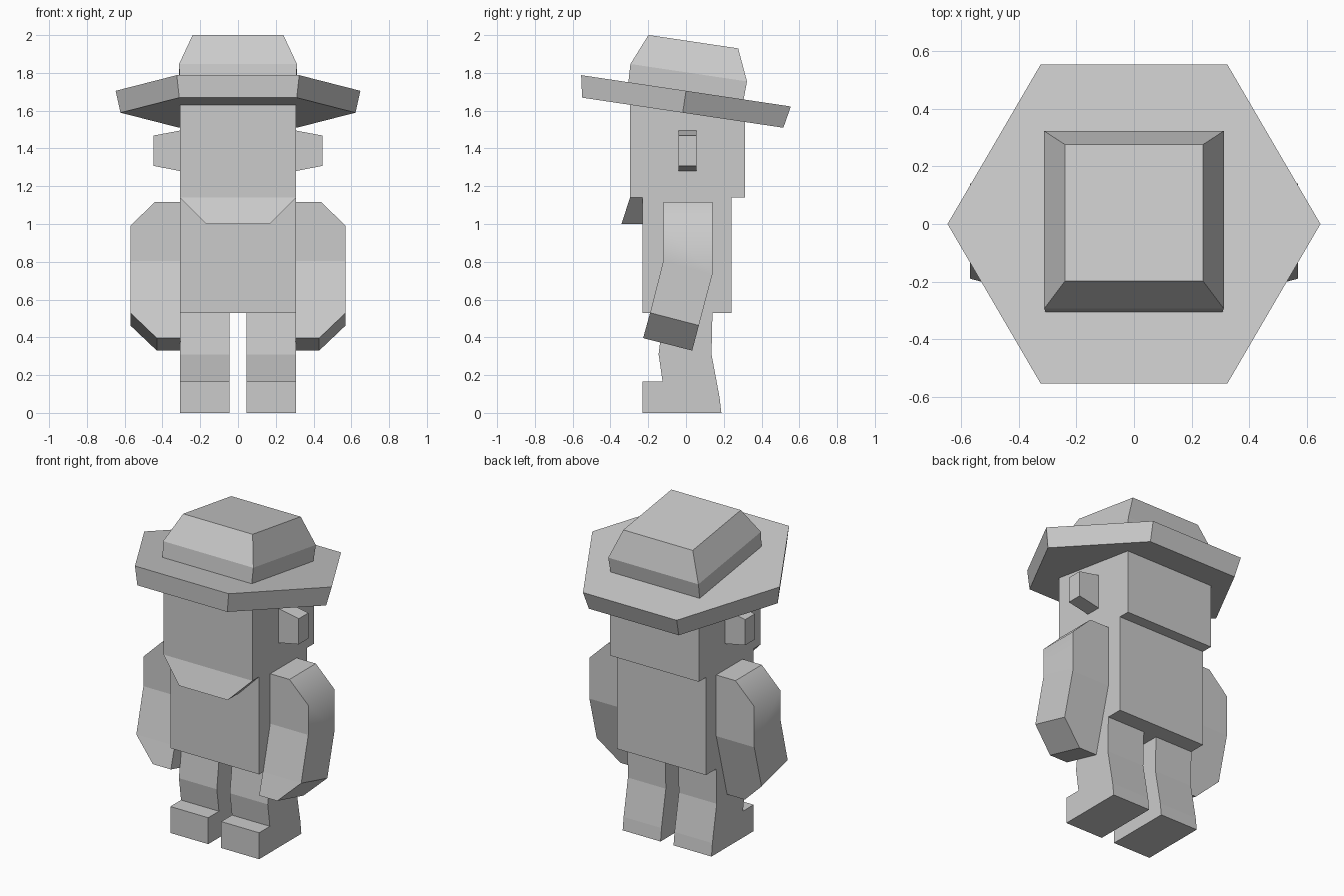
import bpy, bmesh
from math import cos, sin, radians, pi
from mathutils import Matrix

if "Cube" in bpy.data.objects:
    bpy.data.objects.remove(bpy.data.objects["Cube"])


def loft(name, rings, mirror=False, smooth=(), matrix=None):
    """Join equal-sized rings of points into a closed solid."""
    n = len(rings[0])
    bm = bmesh.new()
    vs = [[bm.verts.new(p) for p in ring] for ring in rings]
    faces = []
    for a, b in zip(vs, vs[1:]):
        for j in range(n):
            k = (j + 1) % n
            faces.append(bm.faces.new((a[j], a[k], b[k], b[j])))
    bm.faces.new(vs[0][::-1])
    bm.faces.new(vs[-1])
    for i in smooth:
        faces[i].smooth = True
    bmesh.ops.recalc_face_normals(bm, faces=bm.faces[:])
    if matrix:
        bm.transform(matrix)
    me = bpy.data.meshes.new(name)
    bm.to_mesh(me)
    bm.free()
    ob = bpy.data.objects.new(name, me)
    bpy.context.collection.objects.link(ob)
    if mirror:
        ob.modifiers.new("mirror", 'MIRROR')
    return ob


def rect(x0, x1, y0, y1, z0, z1=None):
    """Rectangle ring; z0 along the front edge, z1 along the back edge."""
    z1 = z0 if z1 is None else z1
    return [(x0, y0, z0), (x1, y0, z0), (x1, y1, z1), (x0, y1, z1)]


def polygon(r, z, n=6):
    return [(r * cos(2 * pi * i / n), r * sin(2 * pi * i / n), z) for i in range(n)]


# Torso and head blocks
W = 0.307
loft("torso", [rect(-W, W, -0.23, 0.242, z) for z in (0.53, 1.14)])
loft("head", [rect(-W, W, -0.296, 0.312, z) for z in (1.14, 1.64)])

# Beard tapering down and forward from the chin
loft("beard", [rect(-0.168, 0.168, -0.342, -0.228, 1.0),
               rect(-W, W, -0.296, -0.228, 1.14)])

# Ears, tapering outwards
loft("ear", [[(x, -0.04, z0), (x, 0.055, z0), (x, 0.055, z1), (x, -0.04, z1)]
             for x, z0, z1 in ((0.305, 1.28, 1.495), (0.448, 1.308, 1.468))],
     mirror=True)

# Arms with bent elbows; the outer shoulder is softly shaded
loft("arm", [rect(0.305, 0.44, -0.12, 0.14, 1.117),
             rect(0.305, 0.57, -0.12, 0.14, 0.99),
             rect(0.305, 0.57, -0.12, 0.14, 0.805, 0.735),
             rect(0.305, 0.57, -0.19, 0.068, 0.53, 0.463),
             rect(0.305, 0.43, -0.227, 0.033, 0.396, 0.33)],
     mirror=True, smooth=(1, 5))

# Legs: side profile extruded across x
leg = [(-0.118, 0.53), (-0.145, 0.31), (-0.124, 0.165), (-0.23, 0.165), (-0.23, 0),
       (0.187, 0), (0.178, 0.08), (0.135, 0.31), (0.14, 0.53)]
loft("leg", [[(x, y, z) for y, z in leg] for x in (0.045, W)], mirror=True)

# Hat, tipped down at the back
tilt = Matrix.Translation((0, 0, 1.705)) @ Matrix.Rotation(radians(-8.5), 4, 'X')
loft("hat_brim", [polygon(0.622, -0.117), polygon(0.648, 0)], matrix=tilt)
loft("hat_crown", [rect(-r, r, -r, r, z)
                   for r, z in ((0.308, -0.01), (0.312, 0.097), (0.24, 0.263))],
     matrix=tilt)
